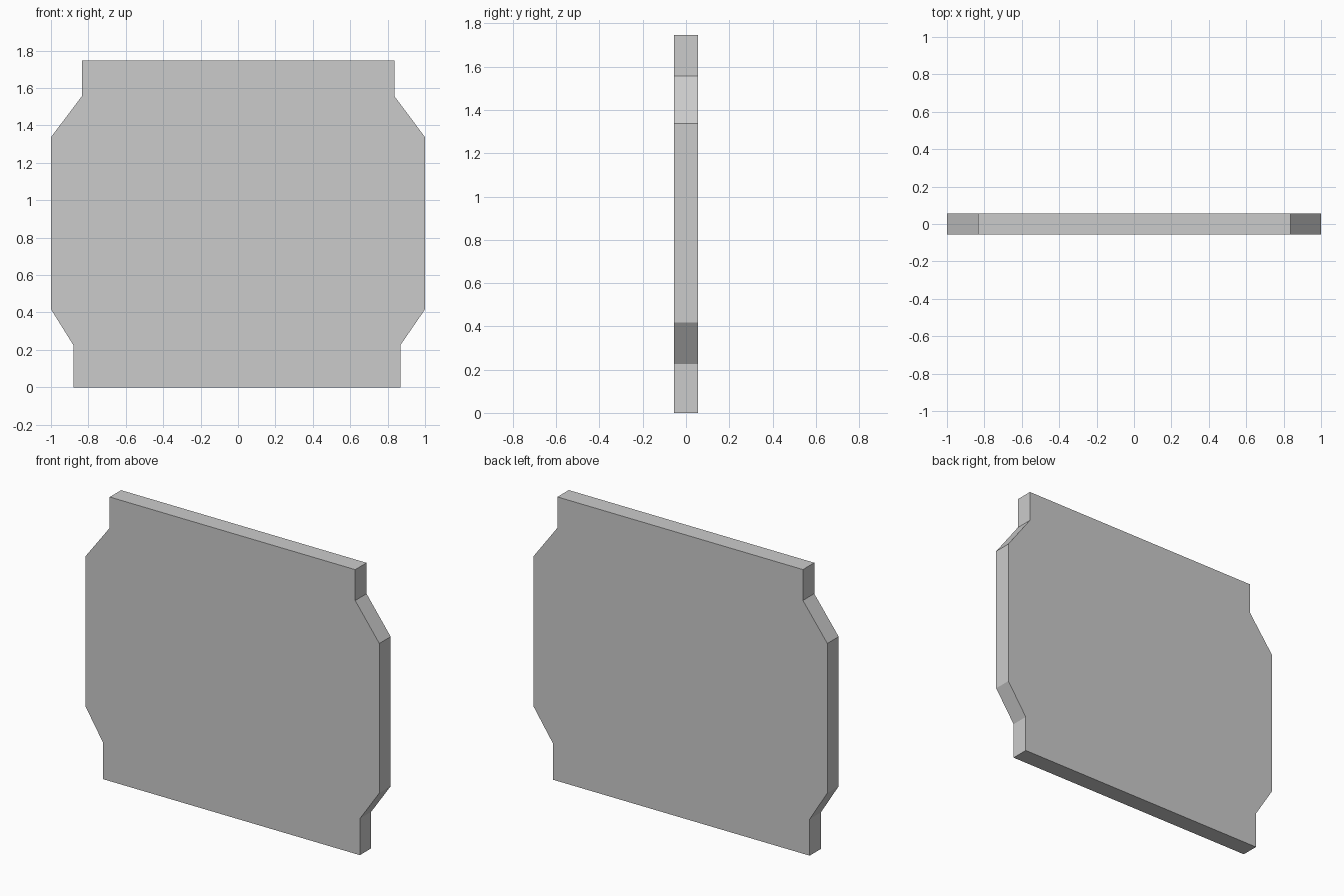
import bpy, bmesh

if "Cube" in bpy.data.objects:
    bpy.data.objects.remove(bpy.data.objects["Cube"])

HALF_DEPTH = 0.055

# Front outline (x, z), anticlockwise from the bottom left
outline = [(-0.88, 0), (0.868, 0), (0.868, 0.225), (1, 0.417), (1, 1.337),
           (0.836, 1.557), (0.836, 1.747), (-0.834, 1.747), (-0.834, 1.557),
           (-1, 1.337), (-1, 0.417), (-0.88, 0.225)]

# Flat panel: outline face extruded through its thickness
bm = bmesh.new()
face = bm.faces.new([bm.verts.new((x, -HALF_DEPTH, z)) for x, z in outline])
result = bmesh.ops.extrude_face_region(bm, geom=[face], use_keep_orig=True)
moved = [g for g in result["geom"] if isinstance(g, bmesh.types.BMVert)]
bmesh.ops.translate(bm, verts=moved, vec=(0, 2 * HALF_DEPTH, 0))
bmesh.ops.recalc_face_normals(bm, faces=bm.faces)

mesh = bpy.data.meshes.new("panel")
bm.to_mesh(mesh)
bm.free()
bpy.context.collection.objects.link(bpy.data.objects.new("panel", mesh))
